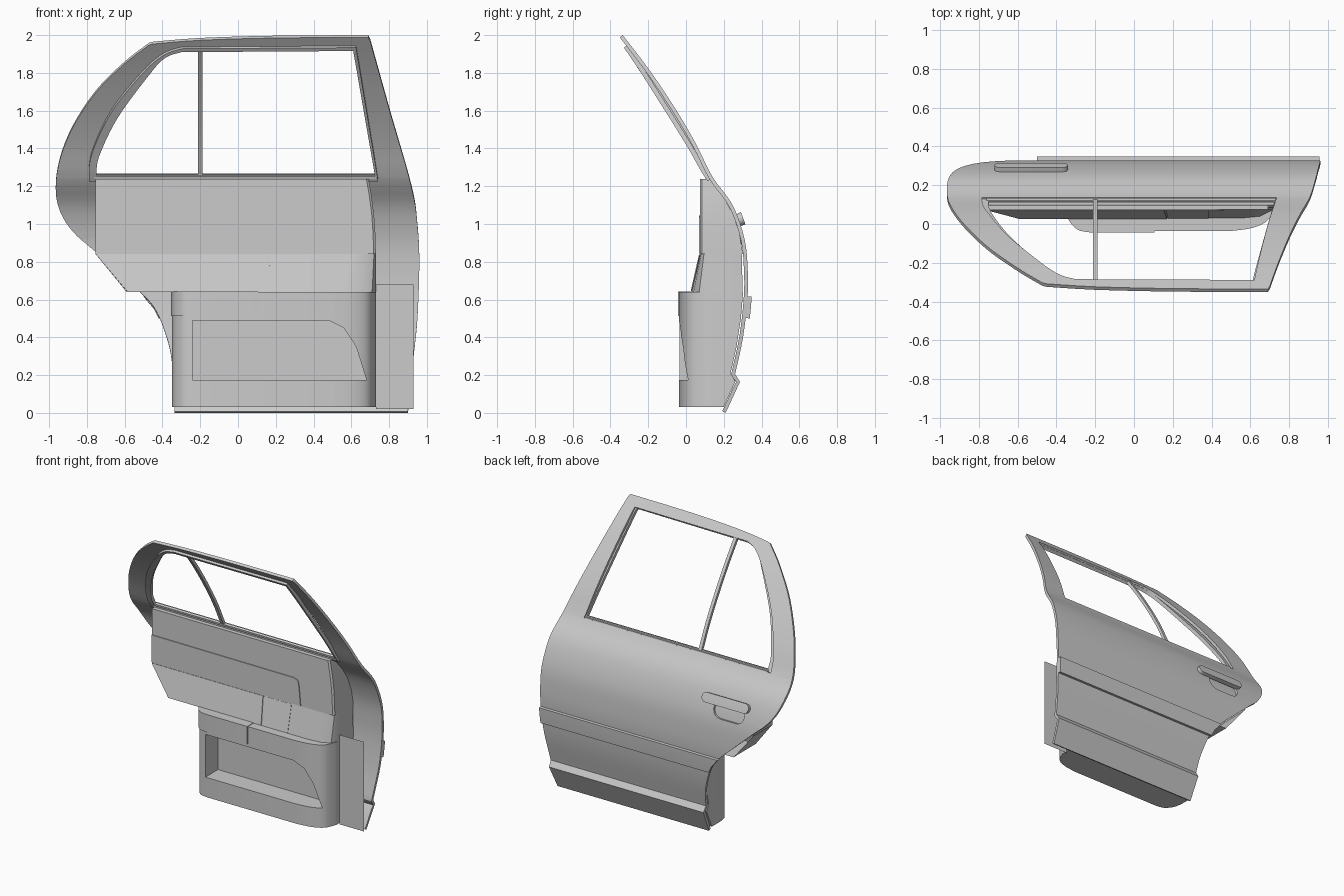
import bpy, bmesh, math
from mathutils import Vector

if "Cube" in bpy.data.objects:
    bpy.data.objects.remove(bpy.data.objects["Cube"])


def smooth(pts, n=6):
    """Catmull-Rom curve through 2D points"""
    p = [Vector(q) for q in [pts[0]] + pts + [pts[-1]]]
    out = []
    for i in range(1, len(p) - 2):
        a, b, c, d = p[i - 1:i + 3]
        for k in range(n):
            t = k / n
            out.append(0.5 * (2 * b + (c - a) * t + (2 * a - 5 * b + 4 * c - d) * t ** 2
                              + (3 * b - a - 3 * c + d) * t ** 3))
    return [tuple(v) for v in out] + [tuple(pts[-1])]


def lerp_curve(curve):
    """y as a function of z from (y, z) points"""
    def f(z):
        if z <= curve[0][1]:
            return curve[0][0]
        for (y0, z0), (y1, z1) in zip(curve, curve[1:]):
            if z <= z1:
                return y0 + (y1 - y0) * (z - z0) / (z1 - z0)
        return curve[-1][0]
    return f


# Door section: sill kink, bulging body, leaning window frame
BODY = [(.21, 0), (.286, .165), (.26, .205)] + smooth(
    [(.261, .21), (.302, .4), (.325, .6), (.327, .75), (.31, .92), (.247, 1.1), (.14, 1.25),
     (.055, 1.42), (-.05, 1.6), (-.19, 1.81), (-.335, 2.0)], 4)
TRIM = [(.03, .64), (.075, .84), (.075, 1.24)]
body_y, trim_y = lerp_curve(BODY), lerp_curve(TRIM)


def finish(name, bm, thick=0, angle=30):
    me = bpy.data.meshes.new(name)
    bm.to_mesh(me)
    bm.free()
    ob = bpy.data.objects.new(name, me)
    bpy.context.collection.objects.link(ob)
    bpy.context.view_layer.objects.active = ob
    ob.select_set(True)
    if thick:
        m = ob.modifiers.new("thickness", 'SOLIDIFY')
        m.thickness, m.offset = thick, -1
        bpy.ops.object.modifier_apply(modifier=m.name)
    bpy.ops.object.shade_smooth_by_angle(angle=math.radians(angle))
    ob.select_set(False)
    return ob


def sheet(name, outline, holes=(), offset=0, thick=.02, curve=BODY, yfun=None):
    """xz outline with holes, bent onto a y(z) section and thickened inward"""
    fy = yfun or lerp_curve(curve)
    bm = bmesh.new()
    for loop in [outline, *holes]:
        vs = [bm.verts.new((x, 0, z)) for x, z in loop]
        for a, b in zip(vs, vs[1:] + vs[:1]):
            bm.edges.new((a, b))
    bmesh.ops.triangle_fill(bm, use_beauty=True, edges=bm.edges[:], normal=(0, 1, 0))
    for _, z in curve:
        bmesh.ops.bisect_plane(bm, geom=bm.verts[:] + bm.edges[:] + bm.faces[:], dist=1e-5,
                               plane_co=(0, 0, z), plane_no=(0, 0, 1))
    bm.normal_update()
    bmesh.ops.reverse_faces(bm, faces=[f for f in bm.faces if f.normal.y < 0])
    for v in bm.verts:
        v.co.y = fy(v.co.z) + offset
    return finish(name, bm, thick)


def loft(name, rows, closed=False):
    """Quads between rows of 3D points; closed makes a capped solid"""
    bm = bmesh.new()
    vr = [[bm.verts.new(p) for p in r] for r in rows]
    n = len(rows[0])
    for a, b in zip(vr, vr[1:]):
        for i in range(n if closed else n - 1):
            j = (i + 1) % n
            bm.faces.new((a[i], a[j], b[j], b[i]))
    if closed:
        bm.faces.new(vr[0][::-1])
        bm.faces.new(vr[-1])
    bmesh.ops.recalc_face_normals(bm, faces=bm.faces[:])
    return finish(name, bm)


def box(name, lo, hi):
    ring = [(lo[0], lo[1]), (hi[0], lo[1]), (hi[0], hi[1]), (lo[0], hi[1])]
    return loft(name, [[(x, y, z) for x, y in ring] for z in (lo[2], hi[2])], True)


def stadium(cx, cz, w, h, n=8):
    r = h / 2
    return [(cx + s * (w / 2 - r) + r * math.cos(a), cz + r * math.sin(a))
            for s, st in ((1, -math.pi / 2), (-1, math.pi / 2))
            for a in [st + math.pi * k / n for k in range(n + 1)]]


# Outer skin with window opening and a hole for the handle dish
outline = (smooth([(-.335, 0), (-.35, .27), (-.385, .42), (-.44, .55), (-.52, .64), (-.63, .74),
                   (-.76, .86), (-.87, .96), (-.94, 1.07), (-.965, 1.2), (-.94, 1.36),
                   (-.87, 1.53), (-.75, 1.71), (-.6, 1.86), (-.47, 1.96)])
           + smooth([(-.45, 1.965), (-.2, 1.985), (.2, 1.997), (.69, 2.0)], 3)
           + smooth([(.7, 1.98), (.80, 1.62), (.92, 1.2), (.95, 1.0), (.96, .8), (.95, .5),
                     (.93, .3), (.9, 0)]))
window = (smooth([(-.785, 1.255), (-.765, 1.38), (-.66, 1.6), (-.5, 1.8), (-.39, 1.9), (-.3, 1.935)])
          + [(.62, 1.94), (.735, 1.255)])
opening = (smooth([(-.75, 1.268), (-.735, 1.37), (-.64, 1.57), (-.48, 1.79), (-.39, 1.89), (-.3, 1.924)])
           + [(.61, 1.93), (.725, 1.268)])
dish = stadium(-.56, .965, .25, .12)
sheet("outer_skin", outline, [window, dish], thick=.02)
sheet("handle_dish", stadium(-.56, .965, .27, .14), offset=-.018, thick=.012)


# Window seal, set inward where the frame bows out
def seal_y(z):
    return body_y(z) - .012 - .02 * math.sin(math.pi * min(1, max(0, (z - 1.25) / .72)))


rim = (smooth([(-.79, 1.24), (-.775, 1.38), (-.67, 1.605), (-.505, 1.81), (-.395, 1.907), (-.3, 1.942)])
       + [(.625, 1.948), (.742, 1.24)])
sheet("window_seal", rim, [opening], thick=.025, yfun=seal_y)
sheet("window_divider", [(-.212, 1.25), (-.212, 1.935), (-.188, 1.935), (-.188, 1.25)],
      offset=-.008, thick=.022)

# Side moulding and pull handle on the outside
sheet("side_moulding", [(-.42, .5), (-.445, .55), (-.5, .615), (.955, .615), (.95, .5)],
      offset=.022, thick=.022)
sheet("outer_handle", stadium(-.53, 1.03, .38, .065), offset=.026, thick=.03)

# Lower trim with rounded corners, reaching back to the skin, pocket cut out of it
front = (smooth([(-.35, .1), (-.335, .03), (-.29, -.022), (-.23, -.036)], 4)
         + smooth([(.5, -.036), (.61, -.02), (.69, .02), (.73, .1)], 5))
lower = loft("lower_trim", [[(x, y, z) for x, y in
                             [(-.35, body_y(z) - .025)] + front + [(.73, body_y(z) - .025)]]
                            for z in (.03, .165, .21, .35, .5, .64)], True)
pocket = [(-.24, .175), (.68, .175), (.625, .35), (.56, .45), (.48, .49), (-.24, .49)]
cutter = loft("pocket_cutter", [[(x, y, z) for x, z in pocket] for y in (-.2, .11)], True)
cutter.hide_render = True
cutter.hide_set(True)
lower.select_set(True)
bpy.context.view_layer.objects.active = lower
cut = lower.modifiers.new("pocket", 'BOOLEAN')
cut.object, cut.operation, cut.solver = cutter, 'DIFFERENCE', 'EXACT'
bpy.ops.object.modifier_apply(modifier=cut.name)
bpy.ops.object.shade_smooth_by_angle(angle=math.radians(30))
lower.select_set(False)

# Armrest
arm = smooth([(-.354, .1), (-.339, .026), (-.293, -.028), (-.23, -.043)], 4) + [(.105, -.043), (.105, .1)]
loft("armrest", [[(x, y, z) for x, y in arm] for z in (.512, .643)], True)

# Sloping middle trim (with side and under walls) and upright upper trim
mid0 = [(-.59, .29), (-.59, .03), (.55, .03), (.65, .04), (.71, .07), (.73, .11), (.73, .3)]
mid1 = [(-.755, .29), (-.755, .075), (.6, .075), (.68, .08), (.72, .095), (.73, .12), (.73, .295)]
loft("middle_trim", [[(x, y, .64) for x, y in mid0], [(x, y, .842) for x, y in mid1]])
loft("middle_trim_under", [[(x, y, .64) for x in (-.59, -.34)] for y in (.03, .29)])
rows = []
for z, xr in ((.842, .73), (.95, .727), (1.05, .72), (1.15, .707), (1.237, .692)):
    rows.append([(-.755, body_y(z) - .02, z), (-.755, .075, z), (xr - .012, .075, z),
                 (xr, .085, z), (xr, body_y(z) - .02, z)])
loft("upper_trim", rows)
loft("trim_top", [[(-.755, y, 1.237), (.69, y, 1.237)] for y in (.075, .125)])

# Raised trim inserts
sheet("trim_insert", [(-.755, .845), (-.755, 1.045)]
      + smooth([(.40, 1.04), (.43, 1.03), (.445, 1.0), (.46, .845)], 4),
      thick=.006, curve=TRIM)
sheet("middle_insert", [(-.752, .838), (-.588, .645), (.17, .645), (.155, .838)],
      thick=.006, curve=TRIM)
sheet("pull_cup", [(.165, .838), (.175, .645), (.385, .645), (.385, .838)],
      thick=.003, curve=TRIM)

# Belt strip under the window and thin front edge plate
box("belt_strip", (-.76, .1, 1.24), (.73, .135, 1.262))
loft("edge_plate", [[(.73, .14, z), (.928, .14, z)] for z in (.02, .68)])
